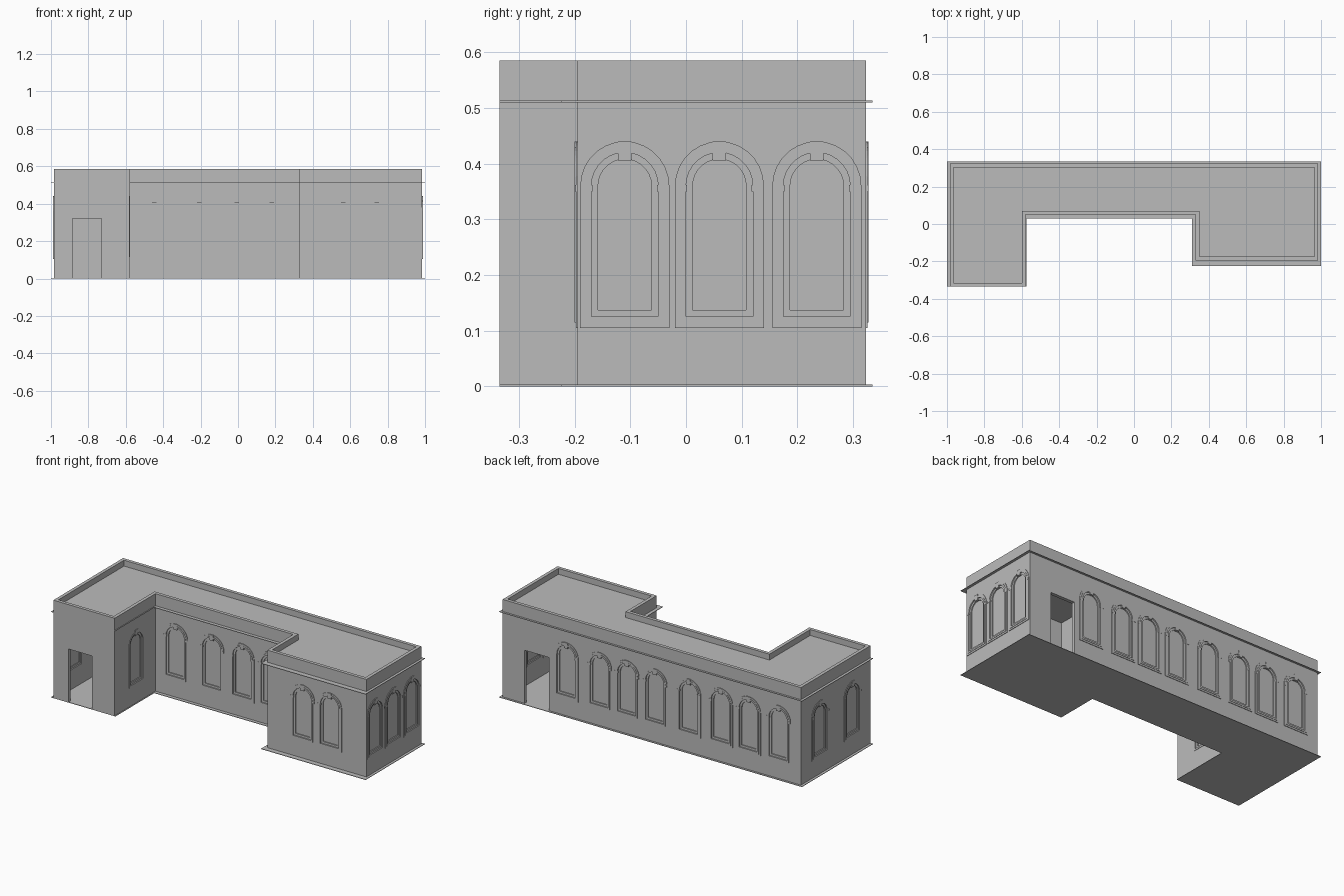
import bpy
import bmesh
import math
from mathutils import Matrix

cube = bpy.data.objects.get("Cube")
if cube:
    bpy.data.objects.remove(cube, do_unlink=True)

# Single stone colour
stone = bpy.data.materials.new("grey_stone")
stone.use_nodes = True
stone.diffuse_color = (0.5, 0.5, 0.5, 1)
stone.node_tree.nodes["Principled BSDF"].inputs["Base Color"].default_value = (0.5, 0.5, 0.5, 1)


def make_mesh(name, bm):
    bmesh.ops.recalc_face_normals(bm, faces=bm.faces)
    mesh = bpy.data.meshes.new(name)
    bm.to_mesh(mesh)
    bm.free()
    mesh.materials.append(stone)
    return mesh


def add_object(name, mesh, matrix=None):
    obj = bpy.data.objects.new(name, mesh)
    bpy.context.scene.collection.objects.link(obj)
    if matrix:
        obj.matrix_world = matrix
    return obj


def bridge(bm, loops):
    """Quads between consecutive closed loops of points, given as vertex lists."""
    for a, b in zip(loops, loops[1:]):
        for i in range(len(a)):
            j = (i + 1) % len(a)
            bm.faces.new((a[i], a[j], b[j], b[i]))


def flat_loop(bm, pts, z):
    return [bm.verts.new((x, y, z)) for x, y in pts]


def prism(name, pts, z0, z1):
    bm = bmesh.new()
    low, high = flat_loop(bm, pts, z0), flat_loop(bm, pts, z1)
    bridge(bm, [low, high])
    bm.faces.new(low)
    bm.faces.new(high)
    return add_object(name, make_mesh(name, bm))


def u_plan(left, right, back, front_l, front_r, court, in_l, in_r):
    """U-shaped plan with two wings of unequal depth."""
    return [(left, front_l), (in_l, front_l), (in_l, court), (in_r, court),
            (in_r, front_r), (right, front_r), (right, back), (left, back)]


def wall_plan(a):
    return u_plan(-.985 + a, .985 - a, .323 - a, -.335 + a, -.195 + a,
                  .05 + a, -.58 - a, .33 + a)


# Base plate, cornice ledge and roof
plate = u_plan(-1, 1, .335, -.335, -.225, .03, -.575, .31)
WALL = .02
BASE = .003
TOP = .585
prism("base_plate", plate, 0, BASE)
prism("roof", wall_plan(WALL - .002), .535, .55)

# Hollow outer walls with parapet
bm = bmesh.new()
outer, inner = wall_plan(0), wall_plan(WALL)
rings = [flat_loop(bm, outer, BASE), flat_loop(bm, outer, TOP),
         flat_loop(bm, inner, TOP), flat_loop(bm, inner, BASE)]
bridge(bm, rings + rings[:1])
walls = add_object("walls", make_mesh("walls", bm))

# Cornice ledge, a thin band around the walls
bm = bmesh.new()
band = wall_plan(.005)
rings = [flat_loop(bm, plate, .51), flat_loop(bm, plate, .513),
         flat_loop(bm, band, .513), flat_loop(bm, band, .51)]
bridge(bm, rings + rings[:1])
add_object("cornice_ledge", make_mesh("cornice_ledge", bm))

# Arched window, facing -y, with its wall surface at y = 0
WIDTH, SILL, CROWN = .16, .105, .44


def arch(inset, segments=14):
    r = WIDTH / 2 - inset
    spring = CROWN - WIDTH / 2
    pts = [(-r, SILL + inset), (r, SILL + inset)]
    for i in range(segments + 1):
        t = math.pi * i / segments
        pts.append((r * math.cos(t), spring + r * math.sin(t)))
    return pts


def arch_loop(bm, inset, out):
    return [bm.verts.new((x, -out, z)) for x, z in arch(inset)]


def arch_ring(bm, inset0, inset1, back, front):
    loops = [arch_loop(bm, inset0, back), arch_loop(bm, inset0, front),
             arch_loop(bm, inset1, front), arch_loop(bm, inset1, back)]
    bridge(bm, loops + loops[:1])


def arch_block(bm, inset, back, front):
    a, b = arch_loop(bm, inset, back), arch_loop(bm, inset, front)
    bridge(bm, [a, b])
    bm.faces.new(a)
    bm.faces.new(b)


def box(bm, x0, x1, y0, y1, z0, z1):
    m = Matrix.Translation(((x0 + x1) / 2, (y0 + y1) / 2, (z0 + z1) / 2))
    bmesh.ops.create_cube(bm, size=1, matrix=m @ Matrix.Diagonal((x1 - x0, y1 - y0, z1 - z0, 1)))


bm = bmesh.new()
arch_ring(bm, 0, .012, -.023, .003)         # outer casing
arch_ring(bm, .01, .02, -.025, .005)        # raised moulding
arch_ring(bm, .019, .032, -.018, -.002)     # sash
arch_block(bm, .03, -.014, -.008)           # pane
box(bm, -.012, .012, -.005, .025, CROWN - .034, CROWN)   # keystone
for side in (-1, 1):                        # impost blocks
    c = side * (WIDTH / 2 - .011)
    box(bm, c - .011, c + .011, -.0045, .024, .35, .362)
window_mesh = make_mesh("arched_window", bm)

# Window placement: name, x, y, turn in degrees
windows = [("back_window", x, .323, 180)
           for x in (.564, .345, .163, -.022, -.245, -.455, -.64, -.837)]
windows += [("court_window", x, .05, 0) for x in (-.447, -.207, -.007, .18)]
windows += [("left_wing_window", x, -.195, 0) for x in (.563, .743)]
windows += [("left_end_window", .985, y, 90) for y in (-.11, .06, .235)]
windows += [("right_end_window", -.985, y, -90) for y in (.142, -.163)]
windows += [("right_wing_court_window", -.583, -.13, 90)]

cut = bmesh.new()
for name, x, y, turn in windows:
    place = Matrix.Translation((x, y, 0)) @ Matrix.Rotation(math.radians(turn), 4, "Z")
    add_object(name, window_mesh, place)
    before = set(cut.verts)
    arch_block(cut, .015, -.04, .03)
    bmesh.ops.transform(cut, matrix=place, verts=[v for v in cut.verts if v not in before])

# Doorways: front of the right wing and back of the left wing
box(cut, -.885, -.73, -.38, -.29, -.05, .32)
box(cut, .68, .84, .28, .37, -.05, .32)
cutter = add_object("opening_cutter", make_mesh("opening_cutter", cut))
cutter.hide_render = True

mod = walls.modifiers.new("openings", "BOOLEAN")
mod.object = cutter
mod.operation = "DIFFERENCE"
mod.solver = "EXACT"
bpy.context.view_layer.update()
result = bpy.data.meshes.new_from_object(walls.evaluated_get(bpy.context.evaluated_depsgraph_get()))
walls.modifiers.clear()
walls.data = result
bpy.data.objects.remove(cutter, do_unlink=True)
